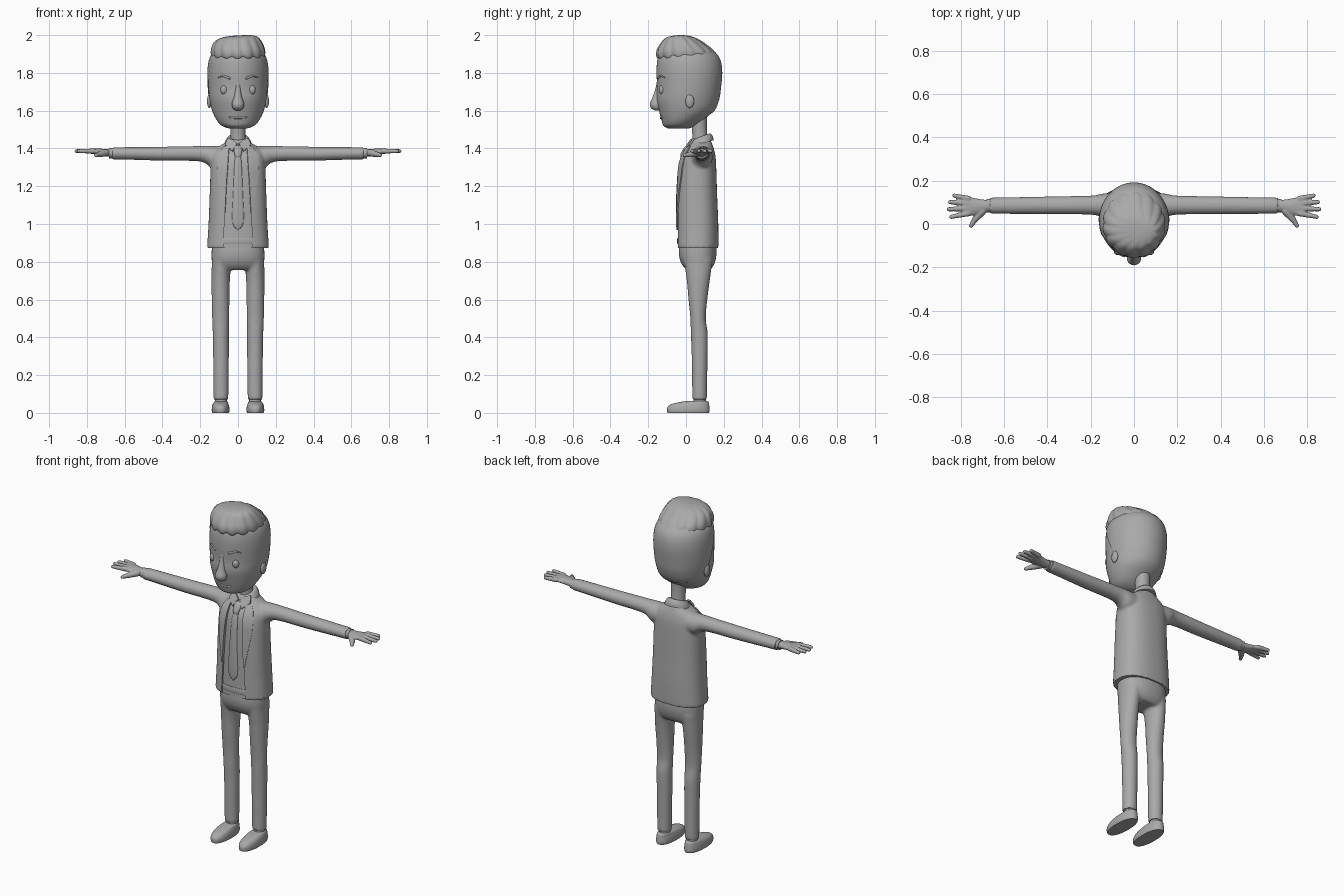
import bpy, bmesh, math
from mathutils import Vector

if "Cube" in bpy.data.objects:
    bpy.data.objects.remove(bpy.data.objects["Cube"])

grey = bpy.data.materials.new("plain_grey")
grey.diffuse_color = (0.4, 0.4, 0.4, 1)
grey.use_nodes = True
grey.node_tree.nodes["Principled BSDF"].inputs["Base Color"].default_value = grey.diffuse_color


def smooth_rows(rows, steps=4):
    """Catmull-Rom interpolation of ring rows."""
    out = []
    for i in range(len(rows) - 1):
        a, b, c, d = rows[max(i - 1, 0)], rows[i], rows[i + 1], rows[min(i + 2, len(rows) - 1)]
        for k in range(steps):
            t = k / steps
            out.append([0.5 * (2 * q + (r - p) * t + (2 * p - 5 * q + 4 * r - s) * t * t
                               + (3 * q - p - 3 * r + s) * t ** 3)
                        for p, q, r, s in zip(a, b, c, d)])
    return out + [list(rows[-1])]


def loft(bm, rows, axis='z', n=2.0, seg=40, side=1, steps=4, ridge=None):
    """Rows are (position, centre u, centre v, radius u, radius v) along an axis."""
    rings = []
    for h, cu, cv, ru, rv in smooth_rows(rows, steps):
        ring = []
        for k in range(seg):
            a = 2 * math.pi * k / seg
            c, s = math.cos(a), math.sin(a)
            f, dz = ridge(a, h) if ridge else (1, 0)
            u = cu + f * ru * math.copysign(abs(c) ** (2 / n), c)
            v = cv + f * rv * math.copysign(abs(s) ** (2 / n), s)
            p = (u * side, v, h + dz) if axis == 'z' else (h * side, u, v)
            ring.append(bm.verts.new(p))
        rings.append(ring)
    for r0, r1 in zip(rings, rings[1:]):
        for k in range(seg):
            j = (k + 1) % seg
            bm.faces.new((r0[k], r0[j], r1[j], r1[k]))
    bm.faces.new(rings[0][::-1])
    bm.faces.new(rings[-1])


def capsule(bm, p, q, r0, r1):
    verts = []
    for c, r in ((p, r0), (q, r1)):
        res = bmesh.ops.create_uvsphere(bm, u_segments=14, v_segments=8, radius=r)
        bmesh.ops.translate(bm, verts=res['verts'], vec=Vector(c))
        verts += res['verts']
    bmesh.ops.delete(bm, geom=list({f for v in verts for f in v.link_faces}), context='FACES_ONLY')
    bmesh.ops.delete(bm, geom=list({e for v in verts for e in v.link_edges}), context='EDGES_FACES')
    hull = bmesh.ops.convex_hull(bm, input=verts)
    bmesh.ops.delete(bm, geom=[v for v in hull['geom_interior'] if isinstance(v, bmesh.types.BMVert)],
                     context='VERTS')


def ball(bm, c, size):
    res = bmesh.ops.create_uvsphere(bm, u_segments=20, v_segments=12, radius=1)
    for v in res['verts']:
        v.co = Vector((c[i] + v.co[i] * size[i] for i in range(3)))


def finish(name, bm, voxel=0, iters=4, cutter=None, thick=0):
    bmesh.ops.recalc_face_normals(bm, faces=bm.faces)
    me = bpy.data.meshes.new(name)
    bm.to_mesh(me)
    bm.free()
    ob = bpy.data.objects.new(name, me)
    bpy.context.collection.objects.link(ob)
    me.materials.append(grey)
    if voxel:
        m = ob.modifiers.new("blend", 'REMESH')
        m.mode, m.voxel_size = 'VOXEL', voxel
        m = ob.modifiers.new("soften", 'SMOOTH')
        m.iterations, m.factor = iters, 0.5
    if cutter:
        m = ob.modifiers.new("opening", 'BOOLEAN')
        m.operation, m.object = 'DIFFERENCE', cutter
    if thick:
        m = ob.modifiers.new("thickness", 'SOLIDIFY')
        m.thickness, m.offset = thick, 0
    bpy.ops.object.select_all(action='DESELECT')
    bpy.context.view_layer.objects.active = ob
    ob.select_set(True)
    if ob.modifiers:
        bpy.ops.object.convert(target='MESH')
    bpy.ops.object.shade_smooth_by_angle(angle=math.radians(40))
    return ob


def part(name, rows, **kw):
    bm = bmesh.new()
    loft(bm, rows, **kw)
    return finish(name, bm)


# trousers: hips and both legs blended together
bm = bmesh.new()
loft(bm, [(.93, 0, .062, .135, .09), (.87, 0, .062, .139, .1), (.82, 0, .062, .14, .097),
          (.78, 0, .064, .136, .082), (.757, 0, .066, .12, .062)], n=2.3)
for s in (-1, 1):
    loft(bm, [(.07, .09, .072, .039, .039), (.3, .09, .072, .042, .042), (.42, .091, .07, .043, .045),
              (.5, .092, .064, .045, .041), (.6, .092, .063, .047, .05), (.7, .092, .065, .049, .061),
              (.82, .086, .065, .052, .078)], side=s)
finish("trousers", bm, voxel=.008, iters=5)

# jacket with sleeves, cut open at the front
torso = [(.872, 0, .06, .164, .112), (1.0, 0, .06, .156, .111), (1.15, 0, .058, .15, .107),
         (1.3, 0, .06, .145, .1), (1.36, 0, .066, .14, .09), (1.4, 0, .075, .115, .072),
         (1.43, 0, .078, .07, .058), (1.447, 0, .08, .05, .05)]
N = 2.4
bm = bmesh.new()
loft(bm, torso, n=N, seg=56)
for s in (-1, 1):
    loft(bm, [(.06, .08, 1.35, .06, .06), (.14, .085, 1.355, .056, .058), (.2, .087, 1.372, .044, .041),
              (.4, .086, 1.372, .041, .037), (.6, .085, 1.374, .038, .033), (.668, .085, 1.374, .037, .032)],
         axis='x', side=s)
outline = [(.077, .8), (.077, .9), (.062, 1.2), (.05, 1.38), (.04, 1.5)]
outline += [(-x, z) for x, z in reversed(outline)]
cb = bmesh.new()
face = cb.faces.new([cb.verts.new((x, -.3, z)) for x, z in outline])
ext = bmesh.ops.extrude_face_region(cb, geom=[face])
bmesh.ops.translate(cb, verts=[v for v in ext['geom'] if isinstance(v, bmesh.types.BMVert)], vec=(0, .31, 0))
cutter = finish("opening_cutter", cb)
cutter.hide_render = True
finish("jacket", bm, voxel=.008, iters=4, cutter=cutter)
bpy.data.objects.remove(cutter)

# shirt, belt, tie and collar
part("shirt", [(z, cu, cv, ru - .012, rv - .009) for z, cu, cv, ru, rv in torso], n=N)
part("belt", [(.893, 0, .06, .148, .105), (.898, 0, .06, .15, .107), (.922, 0, .06, .15, .107),
              (.927, 0, .06, .148, .105)], n=N, steps=1)
part("tie", [(.968, 0, -.045, .001, .004), (1.01, 0, -.046, .03, .007), (1.15, 0, -.045, .026, .007),
             (1.3, 0, -.035, .02, .007), (1.36, 0, -.018, .015, .008)], steps=3, seg=16)
part("tie_knot", [(1.352, 0, -.019, .012, .01), (1.37, 0, -.016, .019, .013),
                  (1.405, 0, .004, .023, .014), (1.415, 0, .012, .015, .01)], steps=3, seg=16)
bm = bmesh.new()
loft(bm, [(1.425, 0, .078, .072, .068), (1.442, 0, .079, .066, .064), (1.458, 0, .078, .054, .055),
          (1.462, 0, .077, .046, .047)], ridge=lambda a, h: (1, .018 * math.sin(a)))
finish("collar_band", bm)
bm = bmesh.new()
for s in (-1, 1):
    pts = [(.004, .012, 1.425), (.03, -.008, 1.385), (.068, .02, 1.418), (.055, .04, 1.452), (.03, .028, 1.446)]
    bm.faces.new([bm.verts.new((x * s, y, z)) for x, y, z in pts])
finish("collar_points", bm, thick=.01)


def front(x, z):
    """Depth of the jacket front at x, z."""
    for a, b in zip(torso, torso[1:]):
        if a[0] <= z <= b[0]:
            t = (z - a[0]) / (b[0] - a[0])
            cy, rx, ry = (a[i] + t * (b[i] - a[i]) for i in (2, 3, 4))
            return cy - ry * max(0, 1 - (x / rx) ** N) ** (1 / N)


# lapels lying on the jacket front
bm = bmesh.new()
lap = smooth_rows([(1.41, .046, .075), (1.37, .05, .1), (1.3, .054, .108), (1.22, .06, .1), (1.06, .068, .074)], 3)
for s in (-1, 1):
    grid = [[bm.verts.new((s * x, front(x, z) - .003, z)) for x in (i, (i + o) / 2, o)] for z, i, o in lap]
    for r0, r1 in zip(grid, grid[1:]):
        for k in (0, 1):
            bm.faces.new((r0[k], r0[k + 1], r1[k + 1], r1[k]))
finish("lapels", bm, thick=.008)

# neck and head
part("neck", [(1.4, 0, .077, .045, .045), (1.46, 0, .074, .04, .04), (1.52, 0, .07, .04, .04),
              (1.6, 0, .07, .042, .042)])
head = [(1.505, 0, -.04, .045, .055), (1.52, 0, -.036, .085, .083), (1.55, 0, -.02, .113, .11),
        (1.6, 0, .002, .137, .145), (1.66, 0, .008, .15, .164), (1.72, 0, .014, .156, .167),
        (1.8, 0, .016, .158, .172), (1.86, 0, .014, .152, .167), (1.9, 0, .01, .135, .15),
        (1.94, 0, .005, .09, .11)]
part("head", head, seg=56)

# short hair shell over the back and sides, trimmed along the hairline
bm = bmesh.new()
loft(bm, [(z, cu, cv, ru + .004, rv + .004) for z, cu, cv, ru, rv in head], seg=56)
for co, no in (((0, -.05, 1.82), (0, 1, .45)), ((0, .04, 1.64), (0, .55, 1))):
    bmesh.ops.bisect_plane(bm, geom=bm.verts[:] + bm.edges[:] + bm.faces[:], plane_co=co, plane_no=no,
                           clear_inner=True)
finish("short_hair", bm)

# swept ridged hair on top
def swirl(a, h):
    w = abs(math.sin(7 * a + 9 * (h - 1.87)))
    return .965 + .05 * w, -.014 * w * max(0, (1.92 - h) / .05)


part("top_hair", [(1.875, 0, .005, .12, .135), (1.89, 0, .0, .14, .153), (1.92, 0, -.005, .143, .149),
                  (1.96, 0, -.018, .128, .113), (1.985, .01, -.028, .1, .08), (1.996, .03, -.028, .06, .045),
                  (2.0, .05, -.025, .01, .01)], seg=112, ridge=swirl)

# face features
part("nose", [(1.6, 0, -.15, .012, .012), (1.612, 0, -.156, .027, .028), (1.636, 0, -.157, .033, .034),
              (1.67, 0, -.153, .022, .025), (1.72, 0, -.147, .013, .014), (1.775, 0, -.145, .01, .006)], seg=24)
for label, s in (("left", 1), ("right", -1)):
    bm = bmesh.new()
    ball(bm, (s * .074, -.128, 1.71), (.019, .016, .024))
    finish(label + "_eye", bm)
    bm = bmesh.new()
    capsule(bm, (s * .045, -.148, 1.772), (s * .078, -.134, 1.785), .006, .005)
    capsule(bm, (s * .078, -.134, 1.785), (s * .103, -.112, 1.776), .005, .003)
    finish(label + "_eyebrow", bm)
    bm = bmesh.new()
    ball(bm, (s * .152, .02, 1.65), (.012, .023, .036))
    finish(label + "_ear", bm)
bm = bmesh.new()
for s in (-1, 1):
    capsule(bm, (0, -.133, 1.562), (s * .035, -.128, 1.563), .006, .005)
    capsule(bm, (s * .035, -.128, 1.563), (s * .06, -.114, 1.57), .005, .003)
finish("mouth", bm)

# cuffs, hands, socks and shoes
for label, s in (("left", 1), ("right", -1)):
    part(label + "_cuff", [(.64, .085, 1.374, .031, .027), (.682, .085, 1.375, .031, .027)], axis='x', side=s)
    bm = bmesh.new()
    loft(bm, [(.65, .085, 1.376, .025, .022), (.7, .083, 1.378, .03, .02), (.74, .08, 1.382, .041, .017),
              (.785, .082, 1.386, .046, .013)], axis='x', side=s)
    for y0, x1, y1 in ((.117, .83, .131), (.096, .85, .101), (.073, .856, .068), (.049, .844, .033)):
        capsule(bm, (s * .765, y0, 1.386), (s * x1, y1, 1.386), .014, .01)
    capsule(bm, (s * .7, .06, 1.377), (s * .735, .02, 1.368), .019, .015)
    capsule(bm, (s * .735, .02, 1.368), (s * .753, -.008, 1.364), .014, .01)
    finish(label + "_hand", bm, voxel=.004, iters=4)
    part(label + "_sock", [(.04, .09, .072, .031, .033), (.1, .09, .072, .031, .033)], side=s)
    part(label + "_shoe", [(0, .092, .012, .044, .11), (.012, .092, .012, .047, .113), (.03, .092, .013, .046, .111),
                           (.046, .092, .022, .042, .1), (.058, .091, .045, .036, .074),
                           (.064, .091, .066, .028, .045)], side=s, n=2.3)
